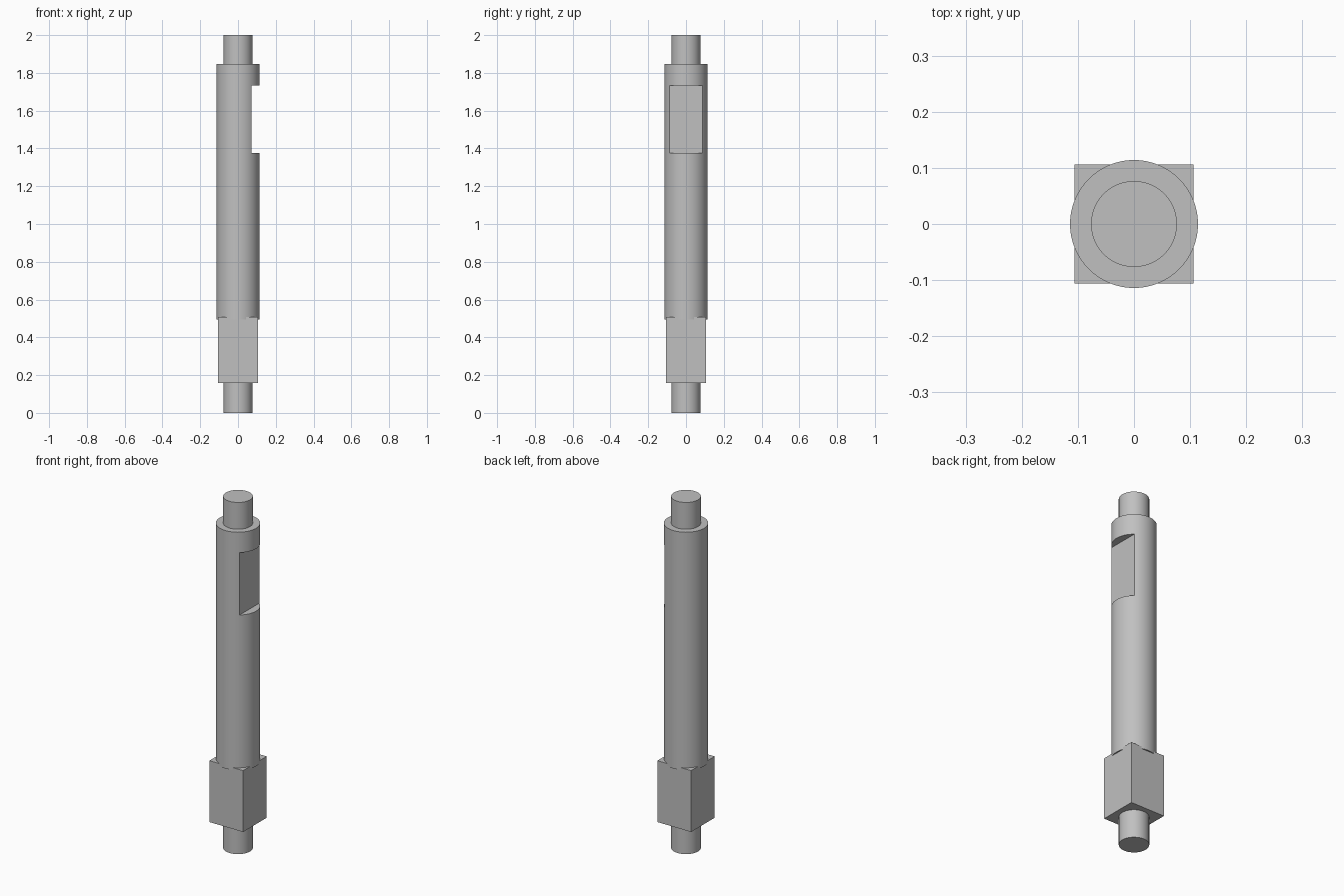
import bpy
import math

cube = bpy.data.objects.get("Cube")
if cube:
    bpy.data.objects.remove(cube, do_unlink=True)

steel = bpy.data.materials.new("plain_grey_steel")
steel.use_nodes = True
GREY = (0.53, 0.53, 0.53, 1)
steel.diffuse_color = GREY
steel.node_tree.nodes["Principled BSDF"].inputs["Base Color"].default_value = GREY


def finish(name):
    obj = bpy.context.object
    obj.name = name
    obj.data.materials.append(steel)
    return obj


def rod(name, radius, bottom, top):
    bpy.ops.mesh.primitive_cylinder_add(
        vertices=96, radius=radius, depth=top - bottom,
        location=(0, 0, (bottom + top) / 2))
    return finish(name)


def block(name, low, high):
    bpy.ops.mesh.primitive_cube_add(
        size=1, location=[(a + b) / 2 for a, b in zip(low, high)])
    obj = finish(name)
    obj.scale = [b - a for a, b in zip(low, high)]
    bpy.ops.object.transform_apply(location=False, rotation=False, scale=True)
    return obj


def smooth(obj):
    bpy.ops.object.select_all(action='DESELECT')
    obj.select_set(True)
    bpy.context.view_layer.objects.active = obj
    bpy.ops.object.shade_smooth_by_angle(angle=math.radians(30))


# Narrow journals at both ends
smooth(rod("lower_journal", 0.0765, 0, 0.159))
smooth(rod("upper_journal", 0.0765, 1.848, 2))

# Square drive block
HALF = 0.1062
block("square_block", (-HALF, -HALF, 0.159), (HALF, HALF, 0.508))

# Main shaft with a flat milled into its left side
shaft = rod("main_shaft", 0.114, 0.495, 1.848)
cutter = block("flat_cutter", (0.072, -0.2, 1.377), (0.3, 0.2, 1.732))
cutter.hide_render = True
cut = shaft.modifiers.new("milled_flat", 'BOOLEAN')
cut.operation = 'DIFFERENCE'
cut.solver = 'EXACT'
cut.object = cutter
bpy.ops.object.select_all(action='DESELECT')
shaft.select_set(True)
bpy.context.view_layer.objects.active = shaft
bpy.ops.object.modifier_apply(modifier=cut.name)
bpy.data.objects.remove(cutter, do_unlink=True)
smooth(shaft)
